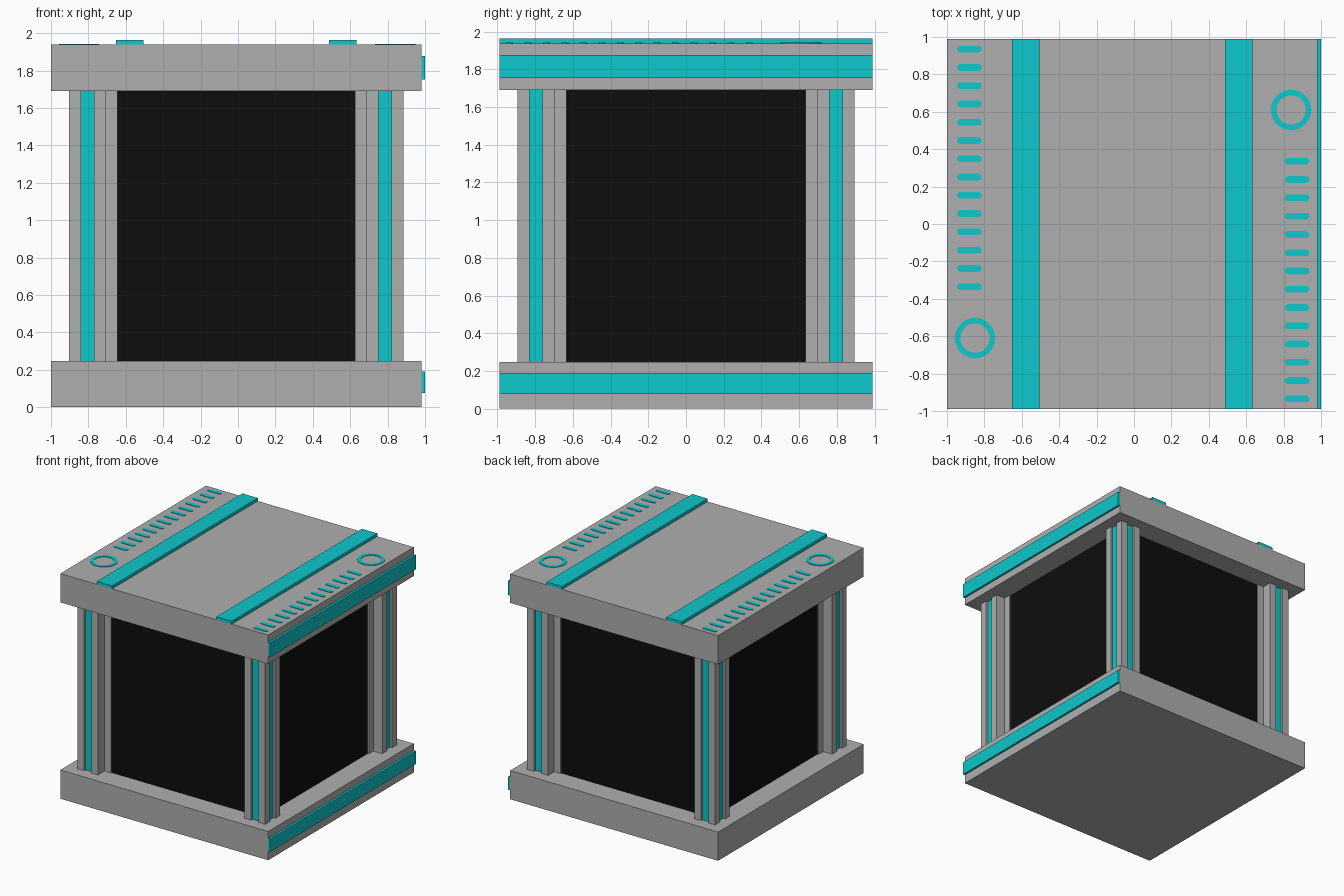
import bpy, bmesh, math

if "Cube" in bpy.data.objects:
    bpy.data.objects.remove(bpy.data.objects["Cube"])

CX = -0.009           # body centre in x (side rails stick out on +x only)
H = 0.99              # half width of the slabs
Z0, Z1, Z2, Z3 = 0.247, 1.69, 1.938, 1.964


def material(name, rgb):
    m = bpy.data.materials.new(name)
    m.diffuse_color = (*rgb, 1)
    m.use_nodes = True
    m.node_tree.nodes["Principled BSDF"].inputs["Base Color"].default_value = m.diffuse_color
    return m


GREY = material("grey metal", (0.43, 0.43, 0.43))
CYAN = material("bright cyan", (0.004, 0.58, 0.60))
BLACK = material("black panel", (0.004, 0.004, 0.004))


def finish(bm, name, *mats):
    bmesh.ops.recalc_face_normals(bm, faces=bm.faces)
    me = bpy.data.meshes.new(name)
    bm.to_mesh(me)
    bm.free()
    for m in mats:
        me.materials.append(m)
    ob = bpy.data.objects.new(name, me)
    bpy.context.collection.objects.link(ob)
    return ob


def prism(name, pts, z0, z1, mats, cyan_edges=()):
    """Extrude a closed outline; listed edges get the second material."""
    bm = bmesh.new()
    lo = [bm.verts.new((x, y, z0)) for x, y in pts]
    hi = [bm.verts.new((x, y, z1)) for x, y in pts]
    bm.faces.new(lo)
    bm.faces.new(hi)
    n = len(pts)
    for i in range(n):
        j = (i + 1) % n
        f = bm.faces.new((lo[i], lo[j], hi[j], hi[i]))
        f.material_index = 1 if i in cyan_edges else 0
    return finish(bm, name, *mats)


def box(name, x0, x1, y0, y1, z0, z1, mat):
    return prism(name, [(x0, y0), (x1, y0), (x1, y1), (x0, y1)], z0, z1, [mat])


# Base and lid slabs, dark core
box("base_slab", CX - H, CX + H, -H, H, 0, Z0, GREY)
box("lid_slab", CX - H, CX + H, -H, H, Z1, Z2, GREY)
box("dark_core", CX - 0.80, CX + 0.80, -0.80, 0.80, Z0, Z1, BLACK)

# Stepped corner columns with a cyan groove on each outer side
half = [(0.635, 0.81), (0.697, 0.81), (0.697, 0.895), (0.76, 0.895),
        (0.76, 0.875), (0.831, 0.875), (0.831, 0.895)]
outline = half + [(0.895, 0.895)] + [(y, x) for x, y in reversed(half)] + [(0.635, 0.635)]
for sx, side in ((-1, "left"), (1, "right")):
    for sy, end in ((-1, "front"), (1, "back")):
        prism(f"{end}_{side}_column", [(CX + sx * x, sy * y) for x, y in outline],
              Z0, Z1, [GREY, CYAN], cyan_edges=(4, 9))

# Raised rails on the lid and along the right side
for s, side in ((-1, "left"), (1, "right")):
    x = CX + s * 0.569
    box(f"{side}_lid_rail", x - 0.073, x + 0.073, -H, H, Z2, Z3, CYAN)
box("lower_side_rail", CX + H, 1.0, -H, H, 0.077, 0.19, CYAN)
box("upper_side_rail", CX + H, 1.0, -H, H, 1.753, 1.877, CYAN)


def pill(cx, cy, hx, r, n=6):
    pts = []
    for s, a0 in ((1, -math.pi / 2), (-1, math.pi / 2)):
        for i in range(n + 1):
            a = a0 + math.pi * i / n
            pts.append((cx + s * (hx - r) + r * math.cos(a), cy + r * math.sin(a)))
    return pts


def ring(name, cx, cy, r0, r1, z0, z1, n=48):
    bm = bmesh.new()
    loops = []
    for r, z in ((r0, z0), (r1, z0), (r1, z1), (r0, z1)):
        loops.append([bm.verts.new((cx + r * math.cos(2 * math.pi * i / n),
                                    cy + r * math.sin(2 * math.pi * i / n), z)) for i in range(n)])
    for k in range(4):
        a, b = loops[k], loops[(k + 1) % 4]
        for i in range(n):
            j = (i + 1) % n
            bm.faces.new((a[i], a[j], b[j], b[i]))
    return finish(bm, name, CYAN)


# Lid markings: a row of dashes and a ring, repeated half a turn around
for s, side in ((-1, "left"), (1, "right")):
    for i in range(14):
        y = -s * (0.935 - i * 0.0977)
        prism(f"{side}_dash_{i + 1}", pill(-0.004 + s * 0.876, y, 0.066, 0.018),
              Z2, Z2 + 0.004, [CYAN])
    ring(f"{side}_ring", -0.005 + s * 0.845, s * 0.61, 0.078, 0.108, Z2, Z2 + 0.004)
